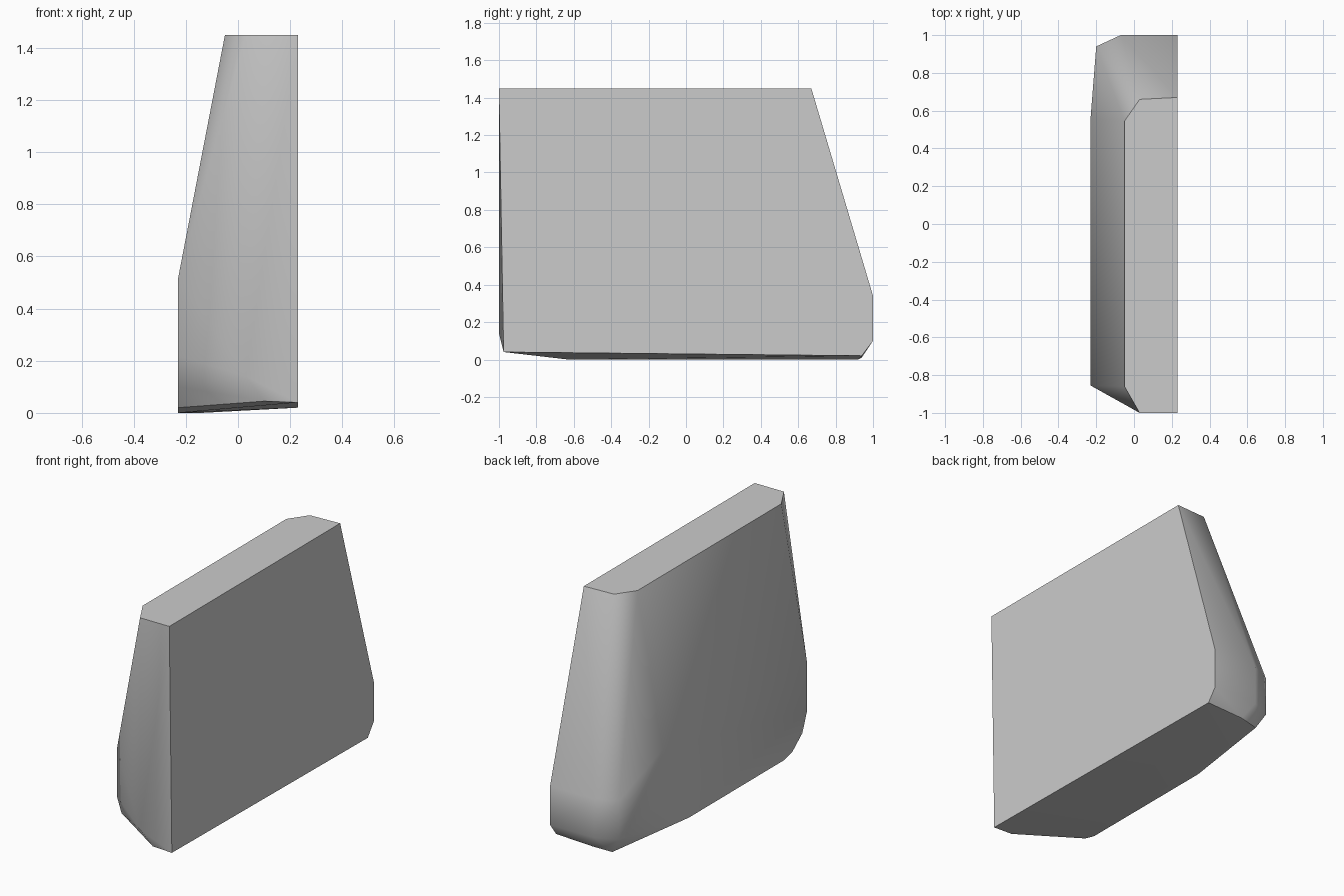
import bpy
import bmesh
import math

default = bpy.data.objects.get("Cube")
if default:
    bpy.data.objects.remove(default, do_unlink=True)

# Plain grey surface
grey = bpy.data.materials.new("plain_grey")
grey.use_nodes = True
colour = (0.6, 0.6, 0.6, 1.0)
grey.diffuse_color = colour
grey.node_tree.nodes["Principled BSDF"].inputs["Base Color"].default_value = colour

INNER, OUTER, TOP = 0.23, -0.23, 1.45

# Flat inner side, as (y, z)
inner_side = [(-1, TOP), (0.67, TOP), (1, 0.34), (1, 0.1), (0.94, 0.02), (-0.975, 0.04)]
# Top outline with its two clipped corners, as (x, y)
top_outline = [(0.03, -1), (-0.05, -0.86), (-0.05, 0.545), (0.03, 0.66)]
# Bulging outer side, as (y, z)
outer_side = [(-0.855, 0.515), (-0.855, 0.22), (-0.81, 0.1), (-0.71, 0.02),
              (-0.63, 0), (0.3, 0), (0.56, 0.22), (0.56, 0.515)]
# Rounded front foot and back corner
corners = [(0.03, -1, 0.14), (0.1, -0.975, 0.045), (-0.14, 0.92, 0), (-0.02, 0.94, 0.01)]
for z in (0.1, 0.34):
    corners += [(-0.07, 1, z), (-0.2, 0.94, z)]

points = [(INNER, y, z) for y, z in inner_side]
points += [(x, y, TOP) for x, y in top_outline]
points += [(OUTER, y, z) for y, z in outer_side]
points += corners

# Skin the outlines into one convex block
bm = bmesh.new()
for p in points:
    bm.verts.new(p)
hull = bmesh.ops.convex_hull(bm, input=bm.verts[:])
loose = {v for v in hull["geom_interior"] + hull["geom_unused"]
         if isinstance(v, bmesh.types.BMVert) and v.is_valid}
bmesh.ops.delete(bm, geom=list(loose), context='VERTS')
bmesh.ops.dissolve_limit(bm, angle_limit=math.radians(1), verts=bm.verts[:], edges=bm.edges[:])
bmesh.ops.recalc_face_normals(bm, faces=bm.faces[:])


def cut_plane(face):
    """Name the flat inner side, top or base that a face belongs to."""
    n = face.normal
    if n.x > 0.95:
        return "inner"
    if n.z > 0.95:
        return "top"
    if n.z < -0.9:
        return "base"
    return "wall"


# Smooth walls, crisp borders around the flat planes
for f in bm.faces:
    f.smooth = True
for e in bm.edges:
    e.smooth = len({cut_plane(f) for f in e.link_faces}) == 1

mesh = bpy.data.meshes.new("tapered_block")
bm.to_mesh(mesh)
bm.free()
mesh.materials.append(grey)
block = bpy.data.objects.new("tapered_block", mesh)
bpy.context.collection.objects.link(block)
